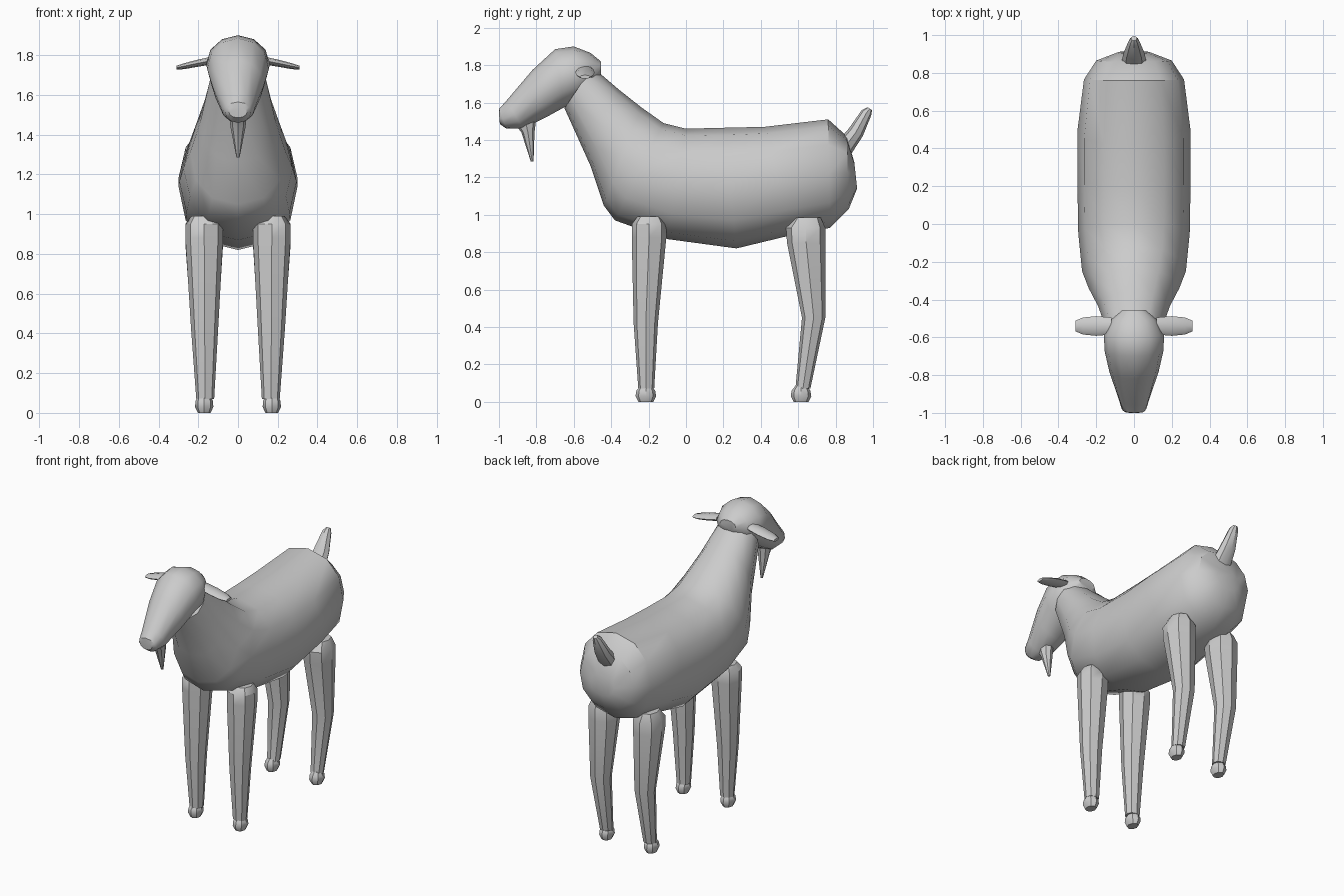
import bpy, bmesh, math
from mathutils import Vector


def loft(name, sections, n=12, power=1.0):
    """Skin closed rings; each section = (point a, point b, half-width vector across a-b)."""
    bm = bmesh.new()
    rings = []
    for a, b, side in sections:
        a, b, side = Vector(a), Vector(b), Vector(side)
        mid, half = (a + b) / 2, (a - b) / 2
        ring = []
        for i in range(n):
            t = 2 * math.pi * i / n
            c, s = math.cos(t), math.sin(t)
            c = math.copysign(abs(c) ** power, c)
            s = math.copysign(abs(s) ** power, s)
            ring.append(bm.verts.new(mid + half * c + side * s))
        rings.append(ring)
    for r0, r1 in zip(rings, rings[1:]):
        for i in range(n):
            j = (i + 1) % n
            bm.faces.new((r0[i], r0[j], r1[j], r1[i]))
    bm.faces.new(rings[0])
    bm.faces.new(rings[-1])
    bmesh.ops.recalc_face_normals(bm, faces=bm.faces)
    mesh = bpy.data.meshes.new(name)
    bm.to_mesh(mesh)
    bm.free()
    obj = bpy.data.objects.new(name, mesh)
    bpy.context.collection.objects.link(obj)
    return obj


def profile_loft(name, rows, n=12, power=1.0):
    """Rows of (upper y, z, lower y, z, half width), centred on x = 0."""
    return loft(name, [((0, ty, tz), (0, by, bz), (w, 0, 0)) for ty, tz, by, bz, w in rows], n, power)


# Torso and neck in one skin, rump to throat
profile_loft("body", [
    (0.90, 1.28, 0.915, 1.14, 0.09),
    (0.86, 1.42, 0.87, 1.03, 0.20),
    (0.76, 1.51, 0.77, 0.93, 0.265),
    (0.42, 1.47, 0.56, 0.89, 0.30),
    (0.20, 1.465, 0.27, 0.82, 0.30),
    (0.00, 1.46, -0.10, 0.87, 0.295),
    (-0.12, 1.49, -0.38, 0.97, 0.275),
    (-0.24, 1.575, -0.44, 1.05, 0.24),
    (-0.36, 1.67, -0.51, 1.26, 0.19),
    (-0.50, 1.79, -0.65, 1.57, 0.14),
], power=0.9)

# Head, back of skull to muzzle
profile_loft("head", [
    (-0.455, 1.82, -0.455, 1.75, 0.06),
    (-0.51, 1.865, -0.50, 1.67, 0.12),
    (-0.60, 1.90, -0.57, 1.61, 0.16),
    (-0.70, 1.885, -0.65, 1.575, 0.155),
    (-0.82, 1.775, -0.75, 1.52, 0.13),
    (-0.96, 1.61, -0.87, 1.46, 0.085),
    (-1.00, 1.565, -0.96, 1.46, 0.065),
    (-1.00, 1.54, -0.995, 1.485, 0.045),
])

# Beard
profile_loft("beard", [
    (-0.80, 1.52, -0.92, 1.49, 0.045),
    (-0.81, 1.44, -0.88, 1.44, 0.038),
    (-0.815, 1.285, -0.83, 1.285, 0.008),
], n=8)

# Tail
profile_loft("tail", [
    (0.80, 1.38, 0.88, 1.32, 0.07),
    (0.87, 1.46, 0.945, 1.42, 0.055),
    (0.94, 1.56, 0.99, 1.53, 0.03),
    (0.97, 1.575, 0.995, 1.56, 0.015),
], n=8)

# Legs: rows of (z, front y, back y, centre x, half width)
legs = {
    "front_leg": [
        (0.99, -0.26, -0.13, 0.175, 0.06),
        (0.95, -0.29, -0.105, 0.17, 0.095),
        (0.88, -0.29, -0.105, 0.17, 0.095),
        (0.42, -0.28, -0.15, 0.168, 0.068),
        (0.07, -0.255, -0.17, 0.165, 0.045)],
    "hind_leg": [
        (0.985, 0.58, 0.72, 0.175, 0.06),
        (0.93, 0.535, 0.745, 0.17, 0.095),
        (0.85, 0.54, 0.745, 0.17, 0.095),
        (0.45, 0.62, 0.745, 0.168, 0.068),
        (0.07, 0.585, 0.665, 0.165, 0.042)],
}
for side, s in (("left", 1), ("right", -1)):
    for part, rows in legs.items():
        loft(f"{part}_{side}", [((s * x, yb, z), (s * x, yf, z), (w, 0, 0))
                                for z, yf, yb, x, w in rows], n=8, power=0.9)
    # Hooves
    for part, y in (("front_hoof", -0.215), ("hind_hoof", 0.615)):
        x = s * 0.17
        loft(f"{part}_{side}", [((x, y + d, z), (x, y - d, z), (w, 0, 0)) for z, d, w in
                                ((0.0, 0.04, 0.032), (0.03, 0.055, 0.046),
                                 (0.06, 0.05, 0.044), (0.085, 0.03, 0.03))], n=8)
    # Flat ears sticking out sideways
    loft(f"ear_{side}", [((s * x, -0.54 + d, z), (s * x, -0.54 - d, z), (0, 0, h)) for x, d, z, h in
                         ((0.12, 0.045, 1.775, 0.02), (0.20, 0.052, 1.76, 0.018),
                          (0.27, 0.045, 1.745, 0.015), (0.31, 0.028, 1.737, 0.01))], n=8)

# Soft shading with crisp edges at strong bends
for obj in bpy.context.collection.objects:
    obj.select_set(True)
    bpy.context.view_layer.objects.active = obj
bpy.ops.object.shade_smooth_by_angle(angle=math.radians(35))
